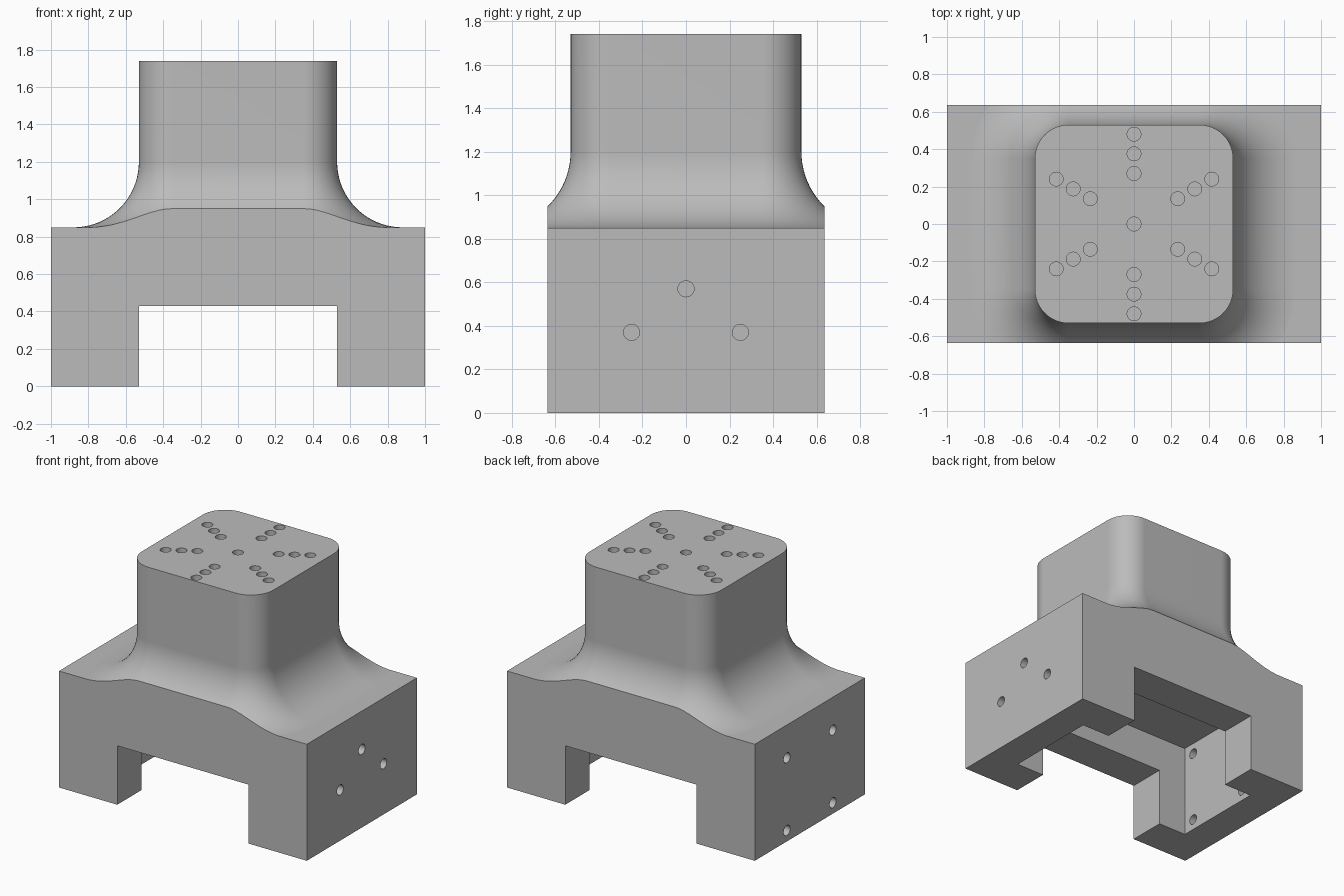
import bpy, bmesh, math
from mathutils import Matrix, Vector

if "Cube" in bpy.data.objects:
    bpy.data.objects.remove(bpy.data.objects["Cube"])

HALF_DEPTH, BLOCK_TOP, TOP = 0.635, 0.85, 1.74
COLUMN, CORNER, FLARE = 0.53, 0.18, 0.35
HOLE_R = 0.037

grey = bpy.data.materials.new("plain grey")
grey.use_nodes = True
GREY = (0.50, 0.50, 0.50, 1)
grey.diffuse_color = GREY
grey.node_tree.nodes["Principled BSDF"].inputs["Base Color"].default_value = GREY


def finish(name, bm):
    bmesh.ops.recalc_face_normals(bm, faces=bm.faces)
    mesh = bpy.data.meshes.new(name)
    bm.to_mesh(mesh)
    bm.free()
    mesh.materials.append(grey)
    obj = bpy.data.objects.new(name, mesh)
    bpy.context.collection.objects.link(obj)
    return obj


def box(name, hx, hy, z0, z1):
    bm = bmesh.new()
    size = Matrix.Diagonal((2 * hx, 2 * hy, z1 - z0, 1))
    bmesh.ops.create_cube(bm, size=1, matrix=Matrix.Translation((0, 0, (z0 + z1) / 2)) @ size)
    return finish(name, bm)


def rounded_square(bm, offset, z, steps=12):
    ring = []
    centre = COLUMN - CORNER
    for quarter in range(4):
        mid = math.radians(45 + 90 * quarter)
        cx, cy = math.copysign(centre, math.cos(mid)), math.copysign(centre, math.sin(mid))
        for i in range(steps + 1):
            a = math.pi / 2 * (quarter + i / steps)
            r = CORNER + offset
            ring.append(bm.verts.new((cx + r * math.cos(a), cy + r * math.sin(a), z)))
    return ring


def flared_column(steps=20):
    bm = bmesh.new()
    levels = [(0, TOP)]
    for i in range(steps + 1):
        a = math.pi / 2 * i / steps
        levels.append((FLARE * (1 - math.cos(a)), BLOCK_TOP - 0.0005 + FLARE * (1 - math.sin(a))))
    levels.append((FLARE, BLOCK_TOP - 0.1))
    rings = [rounded_square(bm, d, z) for d, z in levels]
    for upper, lower in zip(rings, rings[1:]):
        for i in range(len(upper)):
            j = (i + 1) % len(upper)
            bm.faces.new((upper[i], upper[j], lower[j], lower[i]))
    bm.faces.new(rings[0])
    bm.faces.new(rings[-1])
    return finish("flared_column", bm)


def add_hole(bm, start, end):
    start, end = Vector(start), Vector(end)
    axis = end - start
    place = Matrix.Translation((start + end) / 2) @ axis.to_track_quat("Z", "Y").to_matrix().to_4x4()
    bmesh.ops.create_cone(bm, cap_ends=True, segments=24, radius1=HOLE_R, radius2=HOLE_R,
                          depth=axis.length, matrix=place)


def drill_holes():
    bm = bmesh.new()
    # Star of blind holes in the top
    spots = [(0, 0)]
    for spoke in range(6):
        a = math.radians(30 + 60 * spoke)
        spots += [(r * math.cos(a), r * math.sin(a)) for r in (0.27, 0.375, 0.48)]
    for x, y in spots:
        add_hole(bm, (x, y, TOP - 0.2), (x, y, TOP + 0.1))
    # Through holes in the two end walls
    for y, z in ((0, 0.57), (-0.25, 0.37), (0.25, 0.37)):
        add_hole(bm, (0.7, y, z), (1.1, y, z))
    for y in (-0.265, 0.265):
        for z in (0.08, 0.61):
            add_hole(bm, (-1.1, y, z), (-0.7, y, z))
    return finish("hole_cutter", bm)


# Block and flared column, trimmed to the block depth, then hollowed and drilled
body = box("mounting_block", 1, 1, 0, BLOCK_TOP)
tools = [
    ("UNION", flared_column()),
    ("INTERSECT", box("depth_trim", 1.2, HALF_DEPTH, -0.2, 2)),
    ("DIFFERENCE", box("channel_cutter", COLUMN, 0.8, -0.1, 0.43)),
    ("DIFFERENCE", box("pocket_cutter", 0.76, 0.355, -0.2, 0.69)),
    ("DIFFERENCE", drill_holes()),
]
for operation, tool in tools:
    tool.hide_render = True
    mod = body.modifiers.new(tool.name, "BOOLEAN")
    mod.operation, mod.object, mod.solver = operation, tool, "EXACT"

# Bake the cuts and drop the helpers
bpy.context.view_layer.update()
graph = bpy.context.evaluated_depsgraph_get()
body.data = bpy.data.meshes.new_from_object(body.evaluated_get(graph))
body.modifiers.clear()
for operation, tool in tools:
    bpy.data.objects.remove(tool)

# Smooth fillets with crisp edges
bpy.ops.object.select_all(action="DESELECT")
body.select_set(True)
bpy.context.view_layer.objects.active = body
bpy.ops.object.shade_smooth_by_angle(angle=math.radians(30))
weighted = body.modifiers.new("weighted_normals", "WEIGHTED_NORMAL")
weighted.keep_sharp = True
